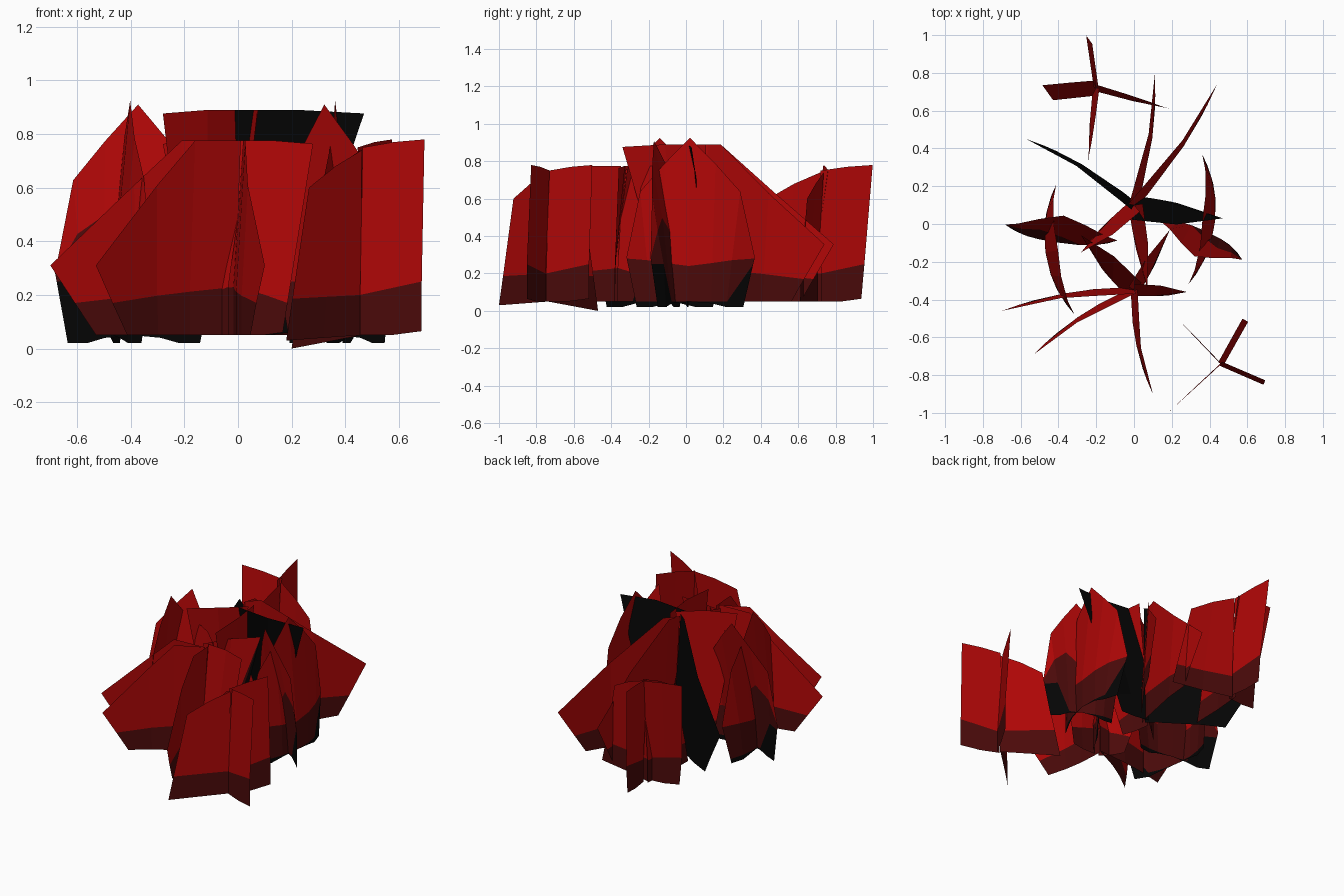
import bpy, bmesh
from math import radians, cos, sin, atan2, degrees, hypot

old = bpy.data.objects.get("Cube")
if old:
    bpy.data.objects.remove(old, do_unlink=True)


def material(name, rgb):
    m = bpy.data.materials.new(name)
    m.use_nodes = True
    m.diffuse_color = (*rgb, 1)
    m.node_tree.nodes["Principled BSDF"].inputs["Base Color"].default_value = (*rgb, 1)
    return m


PALETTE = [material("soft black", (0.0015, 0.0015, 0.0015)),
           material("dark red", (0.07, 0.003, 0.003)),
           material("leaf red", (0.42, 0.002, 0.002))]
BLACK, DARK, RED = range(3)


def straight(f):
    return 0


def even(f):
    return 0.8


def tapered(f):
    return 1 - f ** 3


def card(name, origin, angle, columns, bands, colours, spine=straight, lean=0, taper=tapered):
    """Upright leaf card. Columns are (bottom r, top r, bottom z, top z); bands give
    the colour-change heights, spine the sideways bend, lean the tilt above the foot."""
    a = radians(angle)
    reach = max(abs(r) for c in columns for r in c[:2])
    bm = bmesh.new()
    grid = []
    for rb, rt, zb, zt in columns:
        row = []
        for z in [zb] + [band(rt / reach) for band in bands] + [zt]:
            z = min(max(z, zb), zt)
            r = rb + (rt - rb) * (z - zb) / (zt - zb)
            f = abs(r) / reach
            side = spine(f) + lean * taper(f) * (max(z, .25) - .5) / .5
            row.append(bm.verts.new((origin[0] + r * cos(a) - side * sin(a),
                                     origin[1] + r * sin(a) + side * cos(a), z)))
        grid.append(row)
    for left, right in zip(grid, grid[1:]):
        for i, colour in enumerate(colours):
            f = bm.faces.new((left[i], right[i], right[i + 1], left[i + 1]))
            f.material_index = colour
    bmesh.ops.remove_doubles(bm, verts=bm.verts, dist=0.0005)
    mesh = bpy.data.meshes.new(name)
    bm.to_mesh(mesh)
    bm.free()
    for m in PALETTE:
        mesh.materials.append(m)
    bpy.context.collection.objects.link(bpy.data.objects.new(name, mesh))


def toward(origin, tip):
    dx, dy = tip[0] - origin[0], tip[1] - origin[1]
    return degrees(atan2(dy, dx)), hypot(dx, dy)


# Profiles of the arms, from the stem outward
def drooping(n, top, flat):
    middle = top * (1 - .6 * (.55 - flat) / (1 - flat))
    return [(0, 0, .05, top), (flat * n, flat * n, .05, top),
            (.52 * n, .55 * n, .05, middle), (.75 * n, n, .05, top * .4)]


def wedge(n, top, foot):
    return [(0, 0, .05, top), (.55 * foot * n, .5 * n, .05, top),
            (foot * n, n, .06, top * .985)]


def fin(n, top, foot):
    return [(0, 0, .05, top - .03), (.5 * foot * n, .5 * n, .05, top - .01),
            (foot * n, n, .065, top)]


def blade(n, top, low):
    return [(0, 0, .05, top - .04), (.5 * n, .35 * n, (low + .05) / 2, top - .1),
            (n, .7 * n, low, top - .18)]


def long_bend(f):
    return -.1 * f * (1 - f)


def arm_border(s):
    return .23 - .06 * s


def arm_black(s):
    return 1 if s > .9 else 0


# Two large central clumps: three drooping and three wedge arms each
CLUMPS = [
    ("front_clump", (0, -.35), .775, .3, [(-.70, -.46), (-.53, -.69), (.10, -.90)],
     [(.28, -.36), (.19, -.03), (-.28, -.06)], (), (1,)),
    ("rear_clump", (0, .10), .89, .12, [(.44, .74), (.11, .79), (-.57, .45)],
     [(-.28, -.15), (.07, -.34), (.47, .03)], (0, 1, 2)[2:], ()),
]
WEDGE_STYLE = [(.6, .06), (.45, .06), (.4, -.1)]
for name, centre, top, flat, long_tips, short_tips, black, black_tipped in CLUMPS:
    for i, tip in enumerate(long_tips):
        angle, n = toward(centre, tip)
        card(f"{name}_drooping_arm_{i + 1}", centre, angle, drooping(n, top, flat),
             [arm_border], [BLACK, BLACK] if i in black else [DARK, RED],
             spine=long_bend, lean=.035)
    for i, (tip, (foot, lean)) in enumerate(zip(short_tips, WEDGE_STYLE)):
        angle, n = toward(centre, tip)
        bands, colours = [arm_border], [BLACK, BLACK] if i in black else [DARK, RED]
        if i in black_tipped:
            bands, colours = [arm_black] + [lambda s: max(arm_black(s), arm_border(s))], \
                [BLACK, DARK, RED]
        card(f"{name}_wedge_arm_{i + 1}", centre, angle, wedge(n, top, foot),
             bands, colours, lean=lean)


# Two outlying clumps: two square fins and two thin blades each
def fin_border(s):
    return .2 + .05 * s


def blade_border(s):
    return .2 - .02 * s


OUTLIERS = [
    ("front_outlier", (.46, -.74), 1, [(.69, -.84), (.59, -.51)], (.03, .04),
     [(.20, -.47), (.18, -1.0)], (0, .03), .005),
    ("rear_outlier", (-.20, .72), .77, [(-.24, 1.0), (-.48, .69)], (.03, -.1),
     [(-.24, .32), (.20, .61)], (.05, .05), .035),
]
for name, centre, foot, fins, fin_leans, blades, lows, blade_lean in OUTLIERS:
    for i, (tip, lean) in enumerate(zip(fins, fin_leans)):
        angle, n = toward(centre, tip)
        card(f"{name}_fin_{i + 1}", centre, angle, fin(n, .78, foot), [fin_border],
             [DARK, RED], lean=lean, taper=even)
    for i, (tip, low) in enumerate(zip(blades, lows)):
        angle, n = toward(centre, tip)
        card(f"{name}_blade_{i + 1}", centre, angle, blade(n, .78, low), [blade_border],
             [DARK, RED], lean=blade_lean)


# Side shrubs: pointed leaf crossed by a bowed leaf
def pointed(half, peak):
    right = [(.35 * half, .4 * half, .04, peak * .85), (.58 * half, .78 * half, .02, peak * .69),
             (.83 * half, half, .02, peak * .31)]
    left = [(-rb, -rt, zb, zt) for rb, rt, zb, zt in reversed(right)]
    return left + [(0, 0, .05, peak)] + right


def bowed(f):
    return -.08 * (1 - f * f)


def main_black(s):
    return .25 if s < -.6 else .05


def main_dark(s):
    return .25 if s > 0 else .51 - .25 * abs(s + .45)


def cross_black(s):
    return .25 if s > .9 else .05


def cross_dark(s):
    return .24 + .04 * abs(s)


SHRUBS = [
    ("right_shrub", (-.385, -.045), -8, .30, (-.365, -.135), -82),
    ("left_shrub", (.36, -.09), 155, .235, (.325, .025), 84),
]
for name, centre, angle, half, cross_centre, cross_angle in SHRUBS:
    card(name + "_main_leaf", centre, angle, pointed(half, .91),
         [main_black, main_dark], [BLACK, DARK, RED], lean=.11)
    card(name + "_cross_leaf", cross_centre, cross_angle, pointed(.345, .925),
         [cross_black, cross_dark], [BLACK, DARK, RED], spine=bowed, lean=.05)
